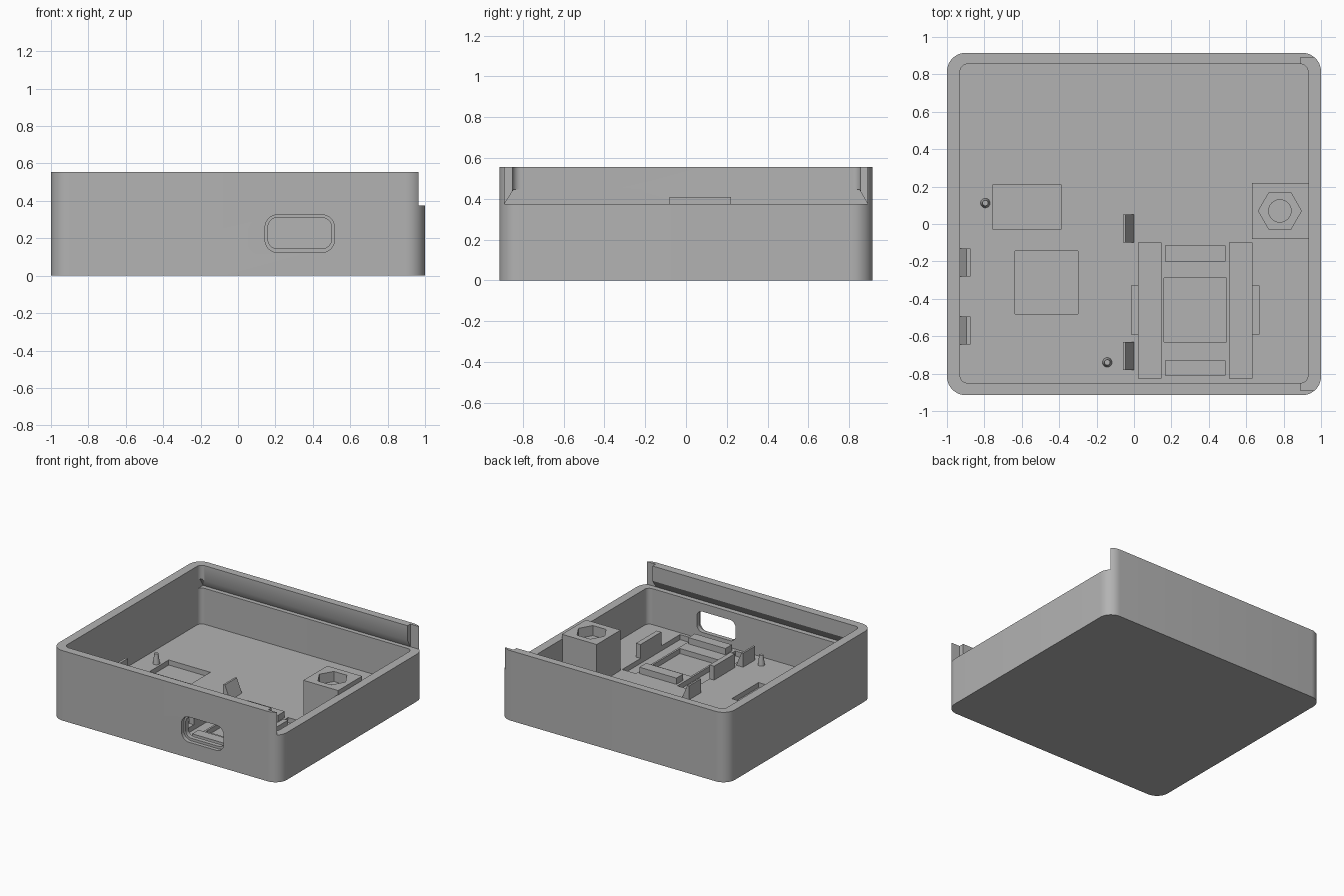
import bpy, bmesh
from math import cos, sin, pi, radians

if "Cube" in bpy.data.objects:
    bpy.data.objects.remove(bpy.data.objects["Cube"], do_unlink=True)

grey = bpy.data.materials.new("plain grey")
grey.use_nodes = True
GREY = (0.45, 0.45, 0.45, 1)
grey.diffuse_color = GREY
grey.node_tree.nodes["Principled BSDF"].inputs["Base Color"].default_value = GREY

FLOOR = 0.09
HEIGHT = 0.555
RAIL = 0.375


def loft(name, rings):
    """Solid through matching rings of points, capped at both ends."""
    bm = bmesh.new()
    loops = [[bm.verts.new(p) for p in ring] for ring in rings]
    n = len(loops[0])
    for a, b in zip(loops, loops[1:]):
        for i in range(n):
            j = (i + 1) % n
            bm.faces.new((a[i], a[j], b[j], b[i]))
    bm.faces.new(loops[0][::-1])
    bm.faces.new(loops[-1])
    bmesh.ops.recalc_face_normals(bm, faces=bm.faces[:])
    mesh = bpy.data.meshes.new(name)
    bm.to_mesh(mesh)
    bm.free()
    mesh.materials.append(grey)
    obj = bpy.data.objects.new(name, mesh)
    bpy.context.collection.objects.link(obj)
    return obj


def rounded(u0, u1, v0, v1, r, steps=10):
    """Outline of a rounded rectangle."""
    corners = [(u1 - r, v1 - r), (u0 + r, v1 - r), (u0 + r, v0 + r), (u1 - r, v0 + r)]
    return [(cu + r * cos(pi / 2 * (k + s / steps)), cv + r * sin(pi / 2 * (k + s / steps)))
            for k, (cu, cv) in enumerate(corners) for s in range(steps + 1)]


def upright(name, outline, z0, z1):
    return loft(name, [[(x, y, z) for x, y in outline] for z in (z0, z1)])


def box(name, x0, x1, y0, y1, z0, z1):
    return upright(name, [(x0, y0), (x1, y0), (x1, y1), (x0, y1)], z0, z1)


def along(name, axis, outline, a, b):
    """Prism along x (outline y,z) or along y (outline x,z)."""
    place = (lambda t, u, v: (t, u, v)) if axis == "x" else (lambda t, u, v: (u, t, v))
    return loft(name, [[place(t, u, v) for u, v in outline] for t in (a, b)])


def disc(x, y, r, sides):
    return [(x + r * cos(2 * pi * i / sides), y + r * sin(2 * pi * i / sides)) for i in range(sides)]


def activate(obj):
    bpy.ops.object.select_all(action="DESELECT")
    obj.select_set(True)
    bpy.context.view_layer.objects.active = obj


def cut(obj, cutter):
    cutter.hide_render = True
    mod = obj.modifiers.new("cut", "BOOLEAN")
    mod.operation = "DIFFERENCE"
    mod.solver = "EXACT"
    mod.object = cutter
    activate(obj)
    bpy.ops.object.modifier_apply(modifier=mod.name)
    bpy.data.objects.remove(cutter, do_unlink=True)


def smooth(obj):
    activate(obj)
    bpy.ops.object.shade_smooth_by_angle(angle=radians(30))


# Case: rounded tray with a hollow inside
case = upright("case", rounded(-1, 1, -0.915, 0.915, 0.1), 0, HEIGHT)
cut(case, upright("hollow", rounded(-0.93, 0.93, -0.85, 0.855, 0.04), FLOOR, 1))

# Sliding lid: dovetail groove and open end on the left side
dovetail = [(-0.89, RAIL), (0.89, RAIL), (0.85, 0.445), (-0.845, 0.445)]
cut(case, along("groove", "x", dovetail, -0.93, 0.92))
cut(case, box("lid_opening", 0.89, 1.1, -0.89, 0.89, RAIL, 1))

# Connector port: wide outer recess, narrower through hole
cut(case, along("port_recess", "y", rounded(0.145, 0.515, 0.125, 0.325, 0.065), -1, -0.885))
cut(case, along("port_hole", "y", rounded(0.16, 0.5, 0.145, 0.31, 0.05), -1, -0.8))

# Shallow pockets in the floor
for x0, x1, y0, y1 in [(-0.755, -0.39, -0.03, 0.21), (-0.635, -0.30, -0.48, -0.145),
                       (0.16, 0.495, -0.63, -0.29), (0.025, 0.145, -0.825, -0.10),
                       (0.51, 0.63, -0.825, -0.10)]:
    cut(case, box("pocket", x0, x1, y0, y1, FLOOR - 0.04, 1))
smooth(case)

# Nut holder: block with hexagonal seat and screw hole
holder = box("nut_holder", 0.63, 0.935, -0.08, 0.22, FLOOR - 0.01, 0.41)
cut(holder, upright("hex_seat", disc(0.78, 0.07, 0.115, 6), 0.33, 1))
cut(holder, upright("screw_hole", disc(0.78, 0.07, 0.06, 32), 0.12, 1))
smooth(holder)

# Module supports: low ledges front and back, taller stops at the sides
for name, y0, y1 in [("front_ledge", -0.81, -0.73), ("back_ledge", -0.2, -0.115)]:
    box(name, 0.165, 0.49, y0, y1, FLOOR - 0.01, 0.14)
for name, x0, x1 in [("right_stop", -0.015, 0.025), ("left_stop", 0.63, 0.67)]:
    box(name, x0, x1, -0.59, -0.33, FLOOR - 0.05, 0.2)

# Board clips: buttressed wedges sloping away from the board
for name, face, crest, foot, starts in [("inner_clip", -0.06, -0.045, 0, (-0.78, -0.1)),
                                        ("wall_clip", -0.875, -0.895, -0.935, (-0.645, -0.28))]:
    outline = [(face, FLOOR - 0.01), (foot, FLOOR - 0.01), (foot, FLOOR), (crest, 0.2), (face, 0.2)]
    for y in starts:
        along(name, "y", outline, y, y + 0.15)

# Tapered locating pins
for x, y in [(-0.795, 0.112), (-0.143, -0.74)]:
    pin = loft("locating_pin", [[(px, py, z) for px, py in disc(x, y, r, 24)]
                                for r, z in ((0.027, FLOOR - 0.01), (0.015, 0.17))])
    smooth(pin)
